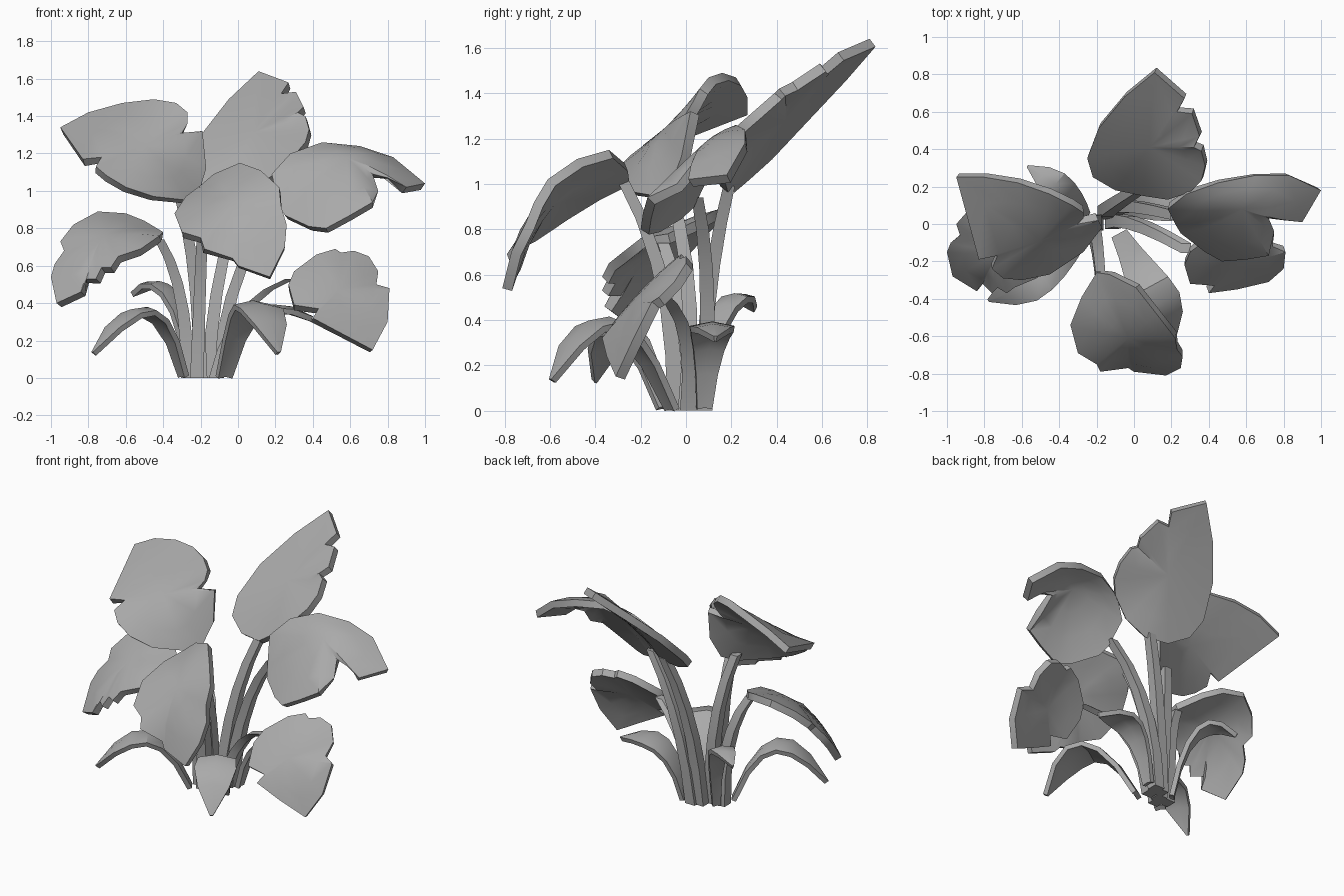
import bpy, bmesh, math
from mathutils import Vector

cube = bpy.data.objects.get("Cube")
if cube:
    bpy.data.objects.remove(cube, do_unlink=True)

grey = bpy.data.materials.new("plain grey")
grey.use_nodes = True
COLOUR = (0.4, 0.4, 0.4, 1)
grey.diffuse_color = COLOUR
grey.node_tree.nodes["Principled BSDF"].inputs["Base Color"].default_value = COLOUR


def cm(p):
    return Vector(p) / 100


def finish(name, bm, thickness=0):
    """Turn the bmesh into a shaded object, thickened below if asked."""
    mesh = bpy.data.meshes.new(name)
    bm.to_mesh(mesh)
    bm.free()
    obj = bpy.data.objects.new(name, mesh)
    bpy.context.collection.objects.link(obj)
    mesh.materials.append(grey)
    bpy.ops.object.select_all(action='DESELECT')
    bpy.context.view_layer.objects.active = obj
    obj.select_set(True)
    if thickness:
        mod = obj.modifiers.new("thickness", 'SOLIDIFY')
        mod.thickness = thickness
        mod.offset = -1
        mod.use_even_offset = False
        bpy.ops.object.modifier_apply(modifier=mod.name)
    bpy.ops.object.shade_smooth_by_angle(angle=math.radians(35))


def big_leaf(name, centre, outline):
    """Domed blade: rings shrink to the centre along a paraboloid."""
    c = cm(centre)
    spokes = [cm(p) - c for p in outline]
    n = Vector()
    for a, b in zip(spokes, spokes[1:] + spokes[:1]):
        n += a.cross(b)
    n.normalize()
    if n.z < 0:
        n.negate()
        spokes.reverse()
    bm = bmesh.new()
    hub = bm.verts.new(c)
    rings = []
    for r in (0.33, 0.67, 1):
        ring = []
        for d in spokes:
            h = d.dot(n)
            ring.append(bm.verts.new(c + (d - n * h) * r + n * h * r * r))
        rings.append(ring)
    for i in range(len(spokes)):
        j = (i + 1) % len(spokes)
        bm.faces.new((hub, rings[0][i], rings[0][j]))
        for lo, hi in zip(rings, rings[1:]):
            bm.faces.new((lo[i], hi[i], hi[j], lo[j]))
    finish(name, bm, 0.045)


def bezier(a, b, c, t):
    return a * (1 - t) ** 2 + b * 2 * t * (1 - t) + c * t * t


def small_leaf(name, base, bend, tip, half):
    """Arching pointed blade, folded a little along its middle."""
    a, b, c = cm(base), cm(bend), cm(tip)
    side = (c - a).cross(Vector((0, 0, 1))).normalized()
    bm = bmesh.new()
    rows = []
    for k, w in enumerate((0.35, 0.5, 0.7, 0.9, 1, 0.75, 0.08)):
        p = bezier(a, b, c, k / 6)
        w *= half
        drop = Vector((0, 0, -0.2 * w))
        rows.append([bm.verts.new(q) for q in
                     (p - side * w + drop, p, p + side * w + drop)])
    for lo, hi in zip(rows, rows[1:]):
        for i in (0, 1):
            bm.faces.new((lo[i + 1], lo[i], hi[i], hi[i + 1]))
    bm.normal_update()
    if sum(f.normal.z for f in bm.faces) < 0:
        bmesh.ops.reverse_faces(bm, faces=bm.faces[:])
    finish(name, bm, 0.03)


def stem(name, base, bend, tip):
    """Tapered four-sided stalk along a bent path."""
    a, b, c = cm(base), cm(bend), cm(tip)
    bm = bmesh.new()
    rings = []
    for k in range(6):
        t = k / 5
        p = bezier(a, b, c, t)
        r = 0.036 - 0.01 * t
        rings.append([bm.verts.new(p + Vector((r * x, r * y, 0)))
                      for x, y in ((-1, -1), (1, -1), (1, 1), (-1, 1))])
    for lo, hi in zip(rings, rings[1:]):
        for i in range(4):
            j = (i + 1) % 4
            bm.faces.new((lo[i], lo[j], hi[j], hi[i]))
    bm.faces.new(rings[0][::-1])
    bm.faces.new(rings[-1])
    finish(name, bm)


# Large notched leaves
big_leaf("back_leaf", (8, 41, 131), [
    (5, 15, 99), (18, 13, 108), (30, 17, 119), (36, 23, 126), (38, 31, 133),
    (36, 39, 140), (32, 41, 142), (35, 47, 145), (31, 59, 153),
    (23, 60, 152), (27, 67, 158), (11, 81, 164), (-5, 68, 149),
    (-19, 51, 131), (-25, 35, 114), (-22, 25, 105), (-10, 18, 99)])
big_leaf("upper_right_leaf", (-50, -9, 125), [
    (-95, 25, 134), (-80, 25, 142), (-62, 22, 147), (-45, 16, 149),
    (-33, 10, 147), (-27, 6, 142), (-27, 3, 136), (-30, 0, 131),
    (-19, 2, 132), (-17, -2, 112), (-21, -7, 99), (-27, -15, 95),
    (-45, -27, 97), (-60, -30, 102), (-70, -29, 108), (-76, -24, 113),
    (-73, -17, 118), (-83, -19, 117)])
big_leaf("front_leaf", (-3, -61, 94), [
    (-20, -26, 103), (-13, -27, 109), (1, -34, 115), (12, -48, 111),
    (22, -61, 102), (23, -67, 92), (26, -71, 82), (25, -77, 70),
    (17, -81, 54), (0, -79, 60), (-3, -77, 64), (-18, -79, 69),
    (-20, -75, 75), (-30, -69, 78), (-34, -54, 88), (-28, -39, 97)])
big_leaf("upper_left_leaf", (58, 8, 118), [
    (18, 8, 109), (28, 16, 120), (45, 22, 126), (65, 26, 124), (83, 26, 118),
    (100, 18, 104), (90, 1, 102), (80, 2, 107), (72, 3, 109), (75, -4, 100),
    (72, -17, 94), (60, -19, 87), (47, -20, 80), (38, -15, 81),
    (25, -5, 87), (22, 0, 92)])
big_leaf("lower_right_leaf", (-72, -14, 76), [
    (-40, -8, 78), (-50, 5, 84), (-60, 12, 88), (-75, 15, 89), (-88, 8, 82),
    (-95, 0, 73), (-93, -6, 68), (-98, -10, 61), (-100, -15, 54),
    (-97, -28, 40), (-84, -36, 46), (-81, -32, 53), (-76, -37, 53),
    (-73, -34, 59), (-68, -37, 59), (-64, -34, 65), (-52, -29, 69),
    (-42, -20, 76)])
big_leaf("lower_left_leaf", (54, -23, 47), [
    (27, -22, 50), (30, -15, 57), (42, -6, 66), (52, -2, 69), (55, -3, 67),
    (62, 0, 68), (70, 0, 65), (75, -5, 57), (74, -12, 50), (81, -15, 48),
    (80, -24, 30), (72, -31, 15), (55, -35, 24), (40, -37, 32),
    (43, -33, 37), (30, -32, 39)])

# Small arching leaves around the base
small_leaf("front_small_leaf", (-8, -5, 2), (9, -35, 75), (22, -60, 14), 0.13)
small_leaf("right_small_leaf", (-28, -9, 2), (-44, -30, 68), (-78, -41, 14), 0.1)
small_leaf("back_small_leaf", (-25, 4, 2), (-31, 16, 70), (-57, 31, 46), 0.075)
small_leaf("left_small_leaf", (-6, 8, 2), (4, 11, 55), (40, 13, 33), 0.1)

# Stems
stem("front_stem", (-22, -5, 0), (-20, -4, 60), (-18, -28, 102))
stem("upper_right_stem", (-20, 0, 0), (-21, 6, 60), (-32, -8, 100))
stem("lower_right_stem", (-27, -1, 0), (-27, 0, 50), (-42, -10, 74))
stem("back_stem", (-16, 6, 0), (-13, 9, 60), (3, 19, 99))
stem("upper_left_stem", (-11, 8, 0), (-6, 12, 60), (22, 5, 94))
stem("lower_left_stem", (-12, 1, 0), (-3, 5, 42), (28, -13, 53))
